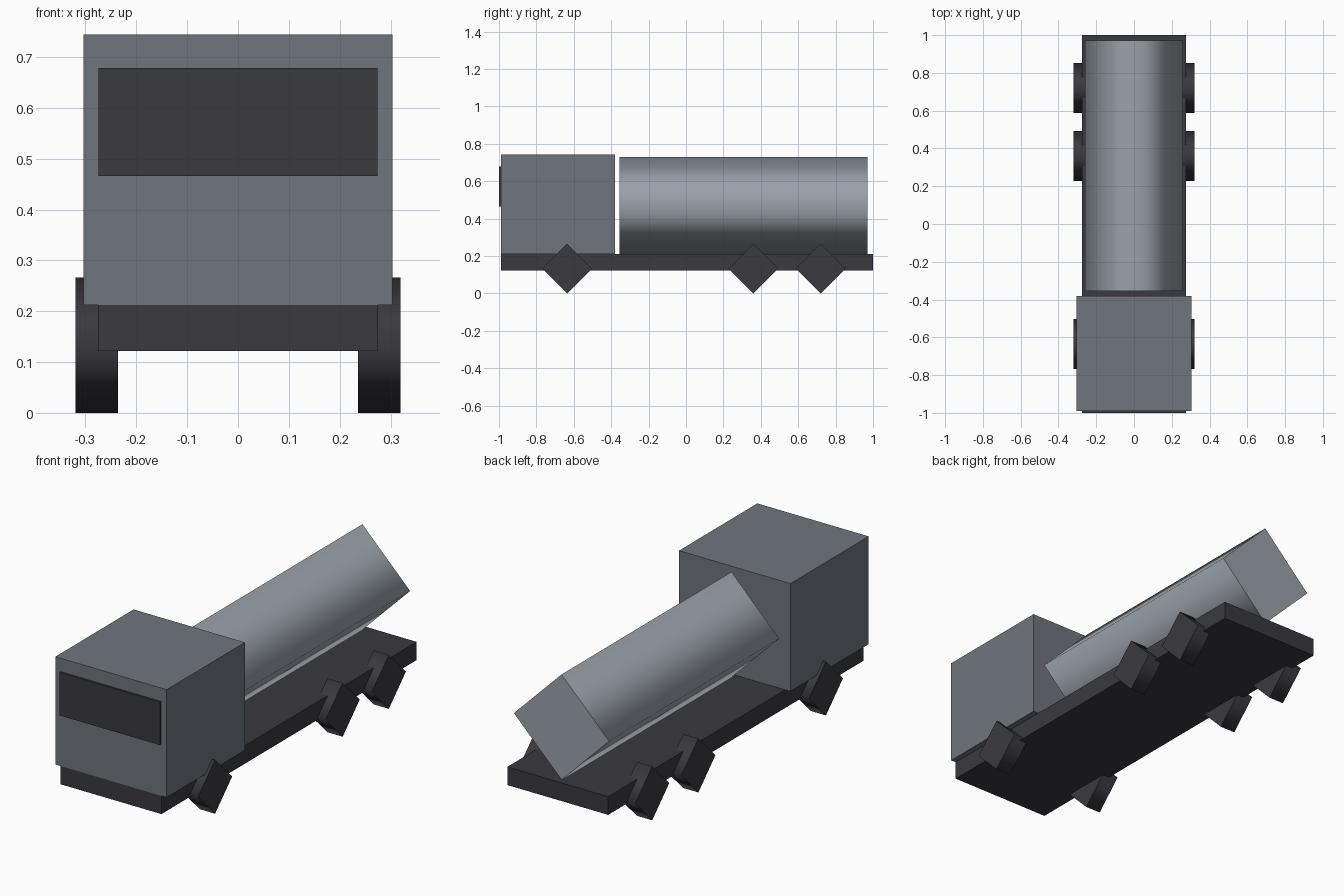
import bpy
import bmesh
from math import pi
from mathutils import Matrix, Vector

cube = bpy.data.objects.get("Cube")
if cube:
    bpy.data.objects.remove(cube, do_unlink=True)


def material(name, rgb):
    mat = bpy.data.materials.new(name)
    mat.use_nodes = True
    mat.diffuse_color = (*rgb, 1)
    mat.node_tree.nodes["Principled BSDF"].inputs["Base Color"].default_value = (*rgb, 1)
    return mat


dark = material("dark charcoal", (0.042, 0.041, 0.050))
grey = material("slate grey", (0.162, 0.180, 0.208))
silver = material("silver grey", (0.32, 0.36, 0.40))


def add_object(name, bm, mat):
    mesh = bpy.data.meshes.new(name)
    bm.to_mesh(mesh)
    bm.free()
    mesh.materials.append(mat)
    obj = bpy.data.objects.new(name, mesh)
    bpy.context.collection.objects.link(obj)
    return obj


def box(name, low, high, mat):
    low, high = Vector(low), Vector(high)
    bm = bmesh.new()
    bmesh.ops.create_cube(bm, size=1)
    bmesh.ops.scale(bm, vec=high - low, verts=bm.verts)
    bmesh.ops.translate(bm, vec=(low + high) / 2, verts=bm.verts)
    return add_object(name, bm, mat)


def diamond_prism(name, radius, length, axis, centre, mat):
    """Four-sided cylinder standing on a corner: smooth sides, flat caps."""
    bm = bmesh.new()
    bmesh.ops.create_cone(bm, cap_ends=True, segments=4, radius1=radius,
                          radius2=radius, depth=length)
    for face in bm.faces:
        is_cap = abs(face.normal.z) > 0.9
        face.smooth = not is_cap
        if is_cap:
            for edge in face.edges:
                edge.smooth = False
    turn = Matrix.Rotation(pi / 2, 4, "Y" if axis == "X" else "X")
    bmesh.ops.transform(bm, matrix=Matrix.Translation(centre) @ turn, verts=bm.verts)
    return add_object(name, bm, mat)


# Chassis, cab and windscreen
box("chassis", (-0.275, -0.99, 0.122), (0.275, 1.0, 0.212), dark)
box("cab", (-0.304, -0.99, 0.212), (0.304, -0.38, 0.744), grey)
box("windscreen", (-0.274, -1.0, 0.466), (0.274, -0.985, 0.678), dark)

# Tank
diamond_prism("tank", 0.26, 1.325, "Y", (0, 0.308, 0.47), silver)

# Wheels
for label, y in (("front", -0.635), ("middle", 0.36), ("rear", 0.72)):
    for side, sign in (("left", 1), ("right", -1)):
        diamond_prism(f"{label}_{side}_wheel", 0.133, 0.083, "X",
                      (sign * 0.278, y, 0.133), dark)
